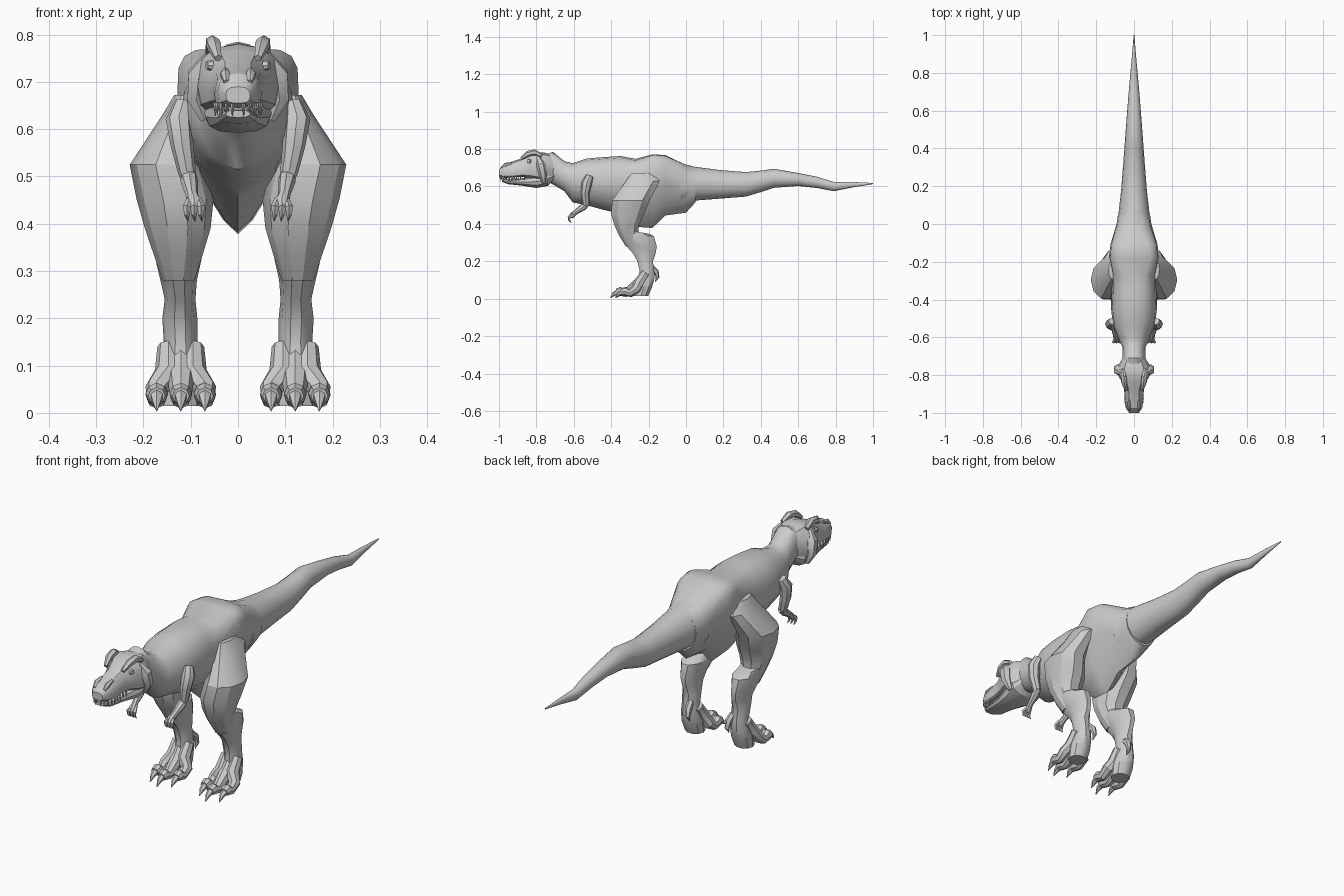
import bpy, bmesh, math
from mathutils import Vector


def loft(name, rings, mirror=False, angle=38):
    """Skin a list of equal-length point rings into a capped solid."""
    bm = bmesh.new()
    rows = [[bm.verts.new(p) for p in r] for r in rings]
    n = len(rows[0])
    for a, b in zip(rows, rows[1:]):
        for i in range(n):
            j = (i + 1) % n
            bm.faces.new((a[i], a[j], b[j], b[i]))
    bm.faces.new(rows[0])
    bm.faces.new(rows[-1])
    bmesh.ops.recalc_face_normals(bm, faces=bm.faces)
    me = bpy.data.meshes.new(name)
    bm.to_mesh(me)
    bm.free()
    me.polygons.foreach_set("use_smooth", [True] * len(me.polygons))
    me.set_sharp_from_angle(angle=math.radians(angle))
    ob = bpy.data.objects.new(name, me)
    bpy.context.collection.objects.link(ob)
    if mirror:
        ob.modifiers.new("mirror", "MIRROR").use_mirror_merge = False
    return ob


def spow(v, p):
    return math.copysign(abs(v) ** p, v) if abs(v) > 1e-6 else 0.0


def body_ring(y, top, bot, w, pt=1.0, pb=1.0, mid=0.5, n=16):
    """Cross-section facing y: pt / pb set how boxy or pointed top and bottom are."""
    zc = bot + (top - bot) * mid
    pts = []
    for i in range(n):
        c, s = math.cos(math.tau * i / n), math.sin(math.tau * i / n)
        p, h = (pt, top - zc) if s >= 0 else (pb, zc - bot)
        pts.append(Vector((w * spow(c, p), y, zc + h * spow(s, p))))
    return pts


def flat_ring(z, x0, x1, y0, y1, tilt=0.0, n=10):
    """Horizontal limb section; tilt raises the front edge."""
    cx, cy, rx, ry = (x0 + x1) / 2, (y0 + y1) / 2, (x1 - x0) / 2, (y1 - y0) / 2
    return [Vector((cx + rx * math.cos(math.tau * i / n), cy + ry * math.sin(math.tau * i / n),
                    z - tilt * math.sin(math.tau * i / n))) for i in range(n)]


def tube(name, path, sides=6, mirror=True):
    """Tapered tube along (x, y, z, radius) points."""
    pts = [Vector(p[:3]) for p in path]
    rings = []
    for i, p in enumerate(pts):
        d = (pts[min(i + 1, len(pts) - 1)] - pts[max(i - 1, 0)]).normalized()
        u = d.cross(Vector((1, 0, 0))).normalized()
        v = d.cross(u)
        r = path[i][3]
        rings.append([p + r * (u * math.cos(math.tau * k / sides) + v * math.sin(math.tau * k / sides))
                      for k in range(sides)])
    return loft(name, rings, mirror)


# torso, hips and neck
loft("torso", [body_ring(*s) for s in [
    (-.76, .77, .64, .05),
    (-.71, .785, .61, .06, .9),
    (-.65, .735, .575, .062),
    (-.605, .725, .515, .085, .9, 1.1),
    (-.53, .75, .50, .112, .9, 1.2),
    (-.44, .757, .475, .122, .85, 1.2),
    (-.35, .763, .455, .118, .8, 1.2),
    (-.27, .748, .385, .116, .7, 1.5, .6),
    (-.18, .772, .378, .13, .4, 1.5, .66),
    (-.11, .768, .445, .125, .5, 1.5, .65),
    (.0, .715, .46, .092, .85, 1.4, .6),
    (.05, .705, .515, .085),
]])

# tail
loft("tail", [body_ring(*s) for s in [
    (-.03, .725, .50, .098), (.05, .705, .525, .083), (.18, .688, .535, .068), (.32, .677, .546, .057),
    (.40, .685, .57, .051), (.47, .695, .593, .046), (.60, .672, .603, .036),
    (.70, .652, .592, .028), (.79, .625, .575, .02), (.89, .624, .595, .011), (1.0, .619, .613, .002)]])

# skull
loft("skull", [body_ring(*s, n=12) for s in [
    (-1.0, .69, .655, .026, .8, .6),
    (-.975, .718, .645, .043, .9, .5),
    (-.93, .733, .648, .05, .9, .5, .3),
    (-.88, .75, .652, .052, .9, .5, .3),
    (-.84, .768, .645, .062, .75, .6, .35),
    (-.80, .78, .63, .085, .7, .7, .4),
    (-.76, .782, .62, .09, .85, .8, .4),
    (-.70, .765, .63, .055, .9, .9)]], angle=30)

# lower jaw
loft("lower_jaw", [body_ring(*s, n=12) for s in [
    (-.985, .64, .625, .026, .6, .8), (-.95, .641, .612, .04, .6, .8), (-.88, .643, .605, .047, .6, .8),
    (-.80, .66, .592, .068, .7, .8), (-.74, .68, .603, .075, .8, .8), (-.70, .68, .64, .05)]], angle=30)

# cheek flaps, brow ridges, crest bumps, eyes, nostrils
tube("cheek", [(.06, -.79, .755, .012), (.083, -.775, .715, .026), (.088, -.765, .665, .022),
               (.07, -.76, .62, .01)])
tube("brow_ridge", [(.042, -.88, .75, .008), (.05, -.845, .775, .016), (.054, -.81, .783, .016),
                    (.06, -.77, .765, .01)])
tube("eye", [(.055, -.838, .735, .012), (.066, -.842, .735, .009)], 8)
tube("nostril_bump", [(.025, -.985, .70, .006), (.027, -.965, .716, .011), (.027, -.93, .725, .006)])

# upper and lower teeth along the jaw line
for i in range(9):
    t = i / 8
    x, y = .012 + .036 * math.sin(min(1, t * 1.8) * math.pi / 2), -.993 + .13 * t ** 1.4
    tube("upper_tooth", [(x, y, .656, .005), (x, y, .628 + .006 * (i % 2), .0006)], 4)
    tube("lower_tooth", [(x * .85, y + .012, .63, .004), (x * .85, y + .008, .652, .0006)], 4)

# thigh, with its sharp outer hip bulge
loft("thigh", [flat_ring(*s) for s in [
    (.672, .09, .135, -.295, -.185), (.63, .085, .16, -.325, -.135), (.525, .07, .229, -.40, -.19),
    (.45, .052, .214, -.405, -.22), (.39, .058, .197, -.385, -.25), (.34, .073, .18, -.362, -.25),
    (.28, .092, .16, -.325, -.23)]], True, 30)

# shin and ankle
loft("shin", [flat_ring(*s) for s in [
    (.36, .085, .17, -.355, -.20, .012), (.335, .075, .177, -.355, -.167), (.28, .087, .164, -.322, -.152),
    (.24, .09, .155, -.285, -.16), (.20, .086, .16, -.262, -.175), (.15, .086, .157, -.25, -.168),
    (.11, .082, .162, -.257, -.165), (.06, .075, .17, -.275, -.18), (.015, .08, .165, -.28, -.20)]], True, 35)

# toes, claws and rear spur
for x, y in ((.07, .03), (.121, 0), (.172, .025)):
    mx = (x + .121) / 2
    tube("toe", [(mx, -.215, .14, .024), (mx, -.25, .085, .03), (x, -.295 + y, .05, .025),
                 (x, -.325 + y, .03, .021), (x, -.352 + y, .04, .024), (x, -.37 + y, .036, .018)], 8)
    tube("toe_claw", [(x, -.36 + y, .038, .016), (x, -.385 + y, .026, .011), (x, -.405 + y, .004, .001)])
tube("rear_spur", [(.105, -.185, .17, .014), (.1, -.16, .145, .015), (.098, -.152, .115, .01),
                   (.098, -.165, .09, .001)])

# arms and fingers
tube("upper_arm", [(.115, -.515, .655, .02), (.125, -.53, .62, .028), (.118, -.54, .565, .024),
                   (.108, -.535, .51, .019), (.104, -.54, .49, .014)], 8)
tube("forearm", [(.105, -.525, .51, .014), (.103, -.55, .49, .019), (.098, -.59, .462, .013),
                 (.093, -.61, .445, .015), (.092, -.618, .435, .010)], 8)
for x in (-.014, .001, .016):
    tube("finger", [(.092 + x / 2, -.605, .452, .008), (.092 + x, -.625, .435, .009),
                    (.092 + x, -.624, .42, .006), (.09 + x, -.612, .405, .001)], 5)
